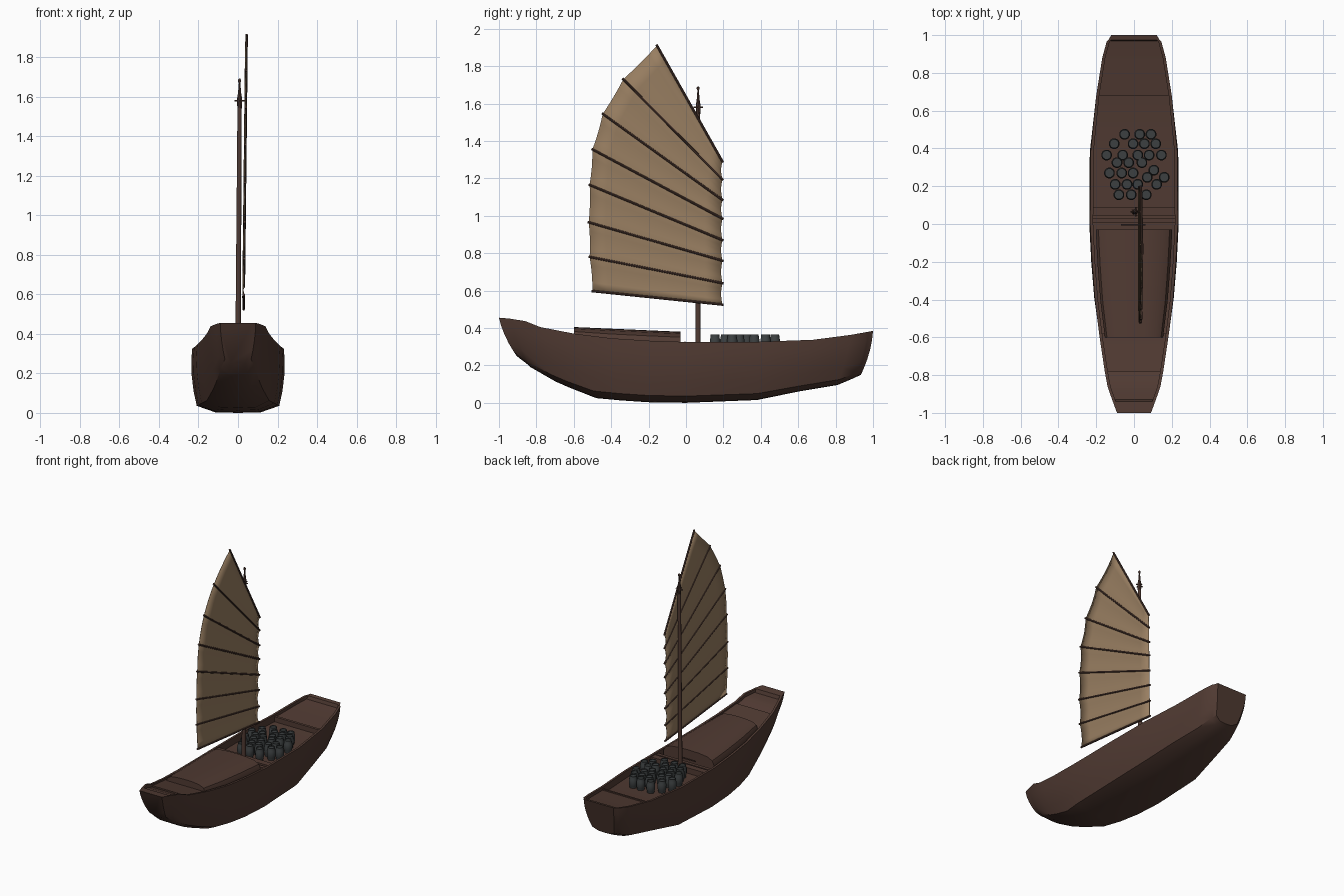
import bpy, bmesh, math
from mathutils import Vector

if "Cube" in bpy.data.objects:
    bpy.data.objects.remove(bpy.data.objects["Cube"])


def material(name, *rgb):
    linear = [((c / 255 + 0.055) / 1.055) ** 2.4 for c in rgb] + [1]
    mat = bpy.data.materials.new(name)
    mat.use_nodes = True
    mat.diffuse_color = linear
    mat.node_tree.nodes["Principled BSDF"].inputs["Base Color"].default_value = linear
    return mat


WOOD = material("dark brown wood", 80, 58, 50)
CANVAS = material("tan canvas", 152, 126, 97)
CASK = material("charcoal barrel", 60, 64, 65)


def finish(name, bm, mat, angle=35):
    """Turn a bmesh into a named, coloured, smooth shaded object."""
    bmesh.ops.remove_doubles(bm, verts=bm.verts, dist=0.0002)
    bmesh.ops.recalc_face_normals(bm, faces=bm.faces)
    mesh = bpy.data.meshes.new(name)
    bm.to_mesh(mesh)
    bm.free()
    mesh.materials.append(mat)
    obj = bpy.data.objects.new(name, mesh)
    bpy.context.collection.objects.link(obj)
    bpy.ops.object.select_all(action='DESELECT')
    obj.select_set(True)
    bpy.context.view_layer.objects.active = obj
    bpy.ops.object.shade_smooth_by_angle(angle=math.radians(angle))
    return obj


def loft(name, rings, mat, closed=True):
    """Skin a row of point rings; closed rings also get end caps."""
    bm = bmesh.new()
    rows = [[bm.verts.new(p) for p in ring] for ring in rings]
    count = len(rows[0])
    for a, b in zip(rows, rows[1:]):
        for i in range(count if closed else count - 1):
            j = (i + 1) % count
            bm.faces.new((a[i], a[j], b[j], b[i]))
    if closed:
        bm.faces.new(rows[0])
        bm.faces.new(rows[-1])
    return finish(name, bm, mat)


def lathe(name, start, direction, profile, mat, sides=10):
    """Spin (radius, distance) pairs around an axis."""
    axis = Vector(direction).normalized()
    u = axis.orthogonal().normalized()
    v = axis.cross(u)
    rings = []
    for r, d in profile:
        centre = Vector(start) + axis * d
        turns = [math.tau * k / sides for k in range(sides)]
        rings.append([centre + (u * math.cos(t) + v * math.sin(t)) * r for t in turns])
    return loft(name, rings, mat)


def rod(name, a, b, r0, r1=None, mat=WOOD, sides=8):
    span = Vector(b) - Vector(a)
    return lathe(name, a, span, [(r0, 0), (r1 or r0, span.length)], mat, sides)


# Hull stations: rim y, half width, rim z, keel y, keel z, depth of the inside
STATIONS = [
    (-1, .09, .455, -.905, .25, 0),
    (-.94, .112, .45, -.84, .2, 0),
    (-.93, .116, .448, -.83, .19, .03),
    (-.86, .14, .437, -.7, .115, .04),
    (-.78, .155, .405, -.62, .08, .04),
    (-.6, .182, .37, -.48, .025, .05),
    (-.4, .207, .345, -.35, .013, .05),
    (-.2, .222, .332, -.2, .003, .05),
    (0, .232, .325, 0, 0, .05),
    (.38, .23, .326, .38, .015, .05),
    (.68, .2, .337, .6, .06, .05),
    (.88, .168, .363, .81, .095, .04),
    (.965, .145, .378, .9, .133, .03),
    (.975, .135, .38, .91, .138, 0),
    (1, .12, .385, .935, .15, 0),
]
# Side shape: width share, height share
SIDE = [(1, 1), (1.02, .8), (1.01, .58), (.97, .34), (.9, .11), (.5, .01), (0, 0)]
RIM = 0.016


def mirrored(half):
    """Complete a half section whose last point lies on the centre line."""
    return half + [(-x, y, z) for x, y, z in reversed(half) if x > 0]


def hull_ring(station):
    yt, w, zt, yb, zb, depth = station
    half = [(w - RIM, yt, zt - depth), (w - RIM, yt, zt)]
    for share, f in SIDE:
        taper = 1 - 0.2 * abs(yt) ** 3 * (1 - f)
        bulge = math.copysign(0.05, yt) * f * (1 - f) * abs(yt) ** 4
        half.append((w * share * taper, yb + (yt - yb) * f + bulge, zb + (zt - zb) * f))
    return mirrored(half)


loft("hull", [hull_ring(s) for s in STATIONS], WOOD)


def rim_at(y):
    """Half width and height of the rim at y."""
    for a, b in zip(STATIONS, STATIONS[1:]):
        if a[0] <= y <= b[0]:
            t = (y - a[0]) / (b[0] - a[0])
            return a[1] + (b[1] - a[1]) * t, a[2] + (b[2] - a[2]) * t


def spread(y0, y1, steps=6):
    return [y0 + (y1 - y0) * i / steps for i in range(steps + 1)]


# Decks and thwarts, fitted between the rims
def deck(name, y0, y1, drop, thick):
    rings = []
    for y in spread(y0, y1):
        w, z = rim_at(y)
        w, top = w - RIM * 0.8, z - drop
        rings.append([(-w, y, top), (w, y, top), (w, y, top - thick), (-w, y, top - thick)])
    return loft(name, rings, WOOD)


deck("bow_deck", -.93, -.78, .022, .03)
deck("fore_deck", -.78, -.58, .012, .04)
deck("stern_deck", .69, .97, .022, .035)
deck("stern_deck_beam", .68, .695, .014, .04)
deck("front_thwart", .005, .03, .012, .04)
deck("mast_thwart", .045, .09, .008, .04)
rod("belaying_bar", (-.07, -.005, .325), (.06, -.005, .325), .004)

# Arched cover over the front hold
ARCH = [(1, 0), (1, .45), (.93, .72), (.75, .9), (.4, .98), (0, 1)]
cover = []
for y in spread(-.6, -.03):
    w, z = rim_at(y)
    base = z - .05
    crown = .38 - (y + .03) * .044 - base
    cover.append(mirrored([((w - .028) * s, y, base + crown * h) for s, h in ARCH]))
loft("hold_cover", cover, WOOD)

# Mast with crosstrees and finial
rod("mast", (0, .065, .27), (.008, .065, 1.56), .0145, .011, sides=12)
lathe("mast_head", (.008, .065, 1.54), (0, 0, 1),
      [(.011, 0), (.013, .03), (.013, .05), (.008, .08), (.004, .13),
       (.008, .138), (.008, .146), (.003, .152)], WOOD)
rod("crosstree_across", (-.018, .065, 1.58), (.034, .065, 1.58), .004)
rod("crosstree_along", (.008, .04, 1.58), (.008, .09, 1.58), .004)

# Batten ends: luff height, leech y, leech height
LUFF = .195
BATTENS = [(.525, -.5, .597), (.64, -.515, .78), (.76, -.52, .965), (.87, -.515, 1.165),
           (.985, -.5, 1.355), (1.085, -.445, 1.545), (1.195, -.335, 1.73), (1.29, -.155, 1.91)]


def sail_x(z):
    return .028 + .011 * (z - .5)


def batten_end(y, z):
    return Vector((sail_x(z), y, z))


# Sail panels, hollowed slightly between the battens
ends = [(batten_end(LUFF, a), batten_end(y, b)) for a, y, b in BATTENS]
rows = []
for (luff0, leech0), (luff1, leech1) in zip(ends, ends[1:]):
    for t in spread(0, 1, 4):
        hollow = math.sin(math.pi * t)
        luff = luff0.lerp(luff1, t) - Vector((0, .008 * hollow, 0))
        leech = leech0.lerp(leech1, t) + Vector((0, .004 * hollow, 0))
        rows.append([luff.lerp(leech, s) - Vector((.006 * hollow, 0, 0))
                     for s in spread(0, 1, 8)])
sail = loft("sail", rows, CANVAS, closed=False)
thickness = sail.modifiers.new("thickness", 'SOLIDIFY')
thickness.thickness = .003
thickness.offset = 0

# Boom, battens and yard
for i, (luff, leech) in enumerate(ends):
    name = "boom" if i == 0 else "yard" if i == len(ends) - 1 else f"batten_{i}"
    reach = (luff - leech).normalized() * .006
    rod(name, luff + reach, leech - reach, .0065)

# Barrels in loose rows: y of the row, x of each barrel
CARGO = {
    .475: (-.05, .03, .09),
    .425: (-.105, -.005, .055, .115),
    .365: (-.145, -.06, .02, .08, .145),
    .325: (-.09, -.028, .042),
    .27: (-.13, -.065, -.005),
    .285: (.105,),
    .247: (.07, .16),
    .21: (-.1, -.037, .02, .12),
    .155: (-.08, -.015, .065),
}
STAVES = [(.023, 0), (.026, .02), (.029, .028), (.029, .062), (.026, .07), (.024, .09),
          (.021, .09), (.021, .085)]
number = 0
for y, row in CARGO.items():
    for x in row:
        number += 1
        lathe(f"barrel_{number}", (x, y, .275), (0, 0, 1), STAVES, CASK, 12)
